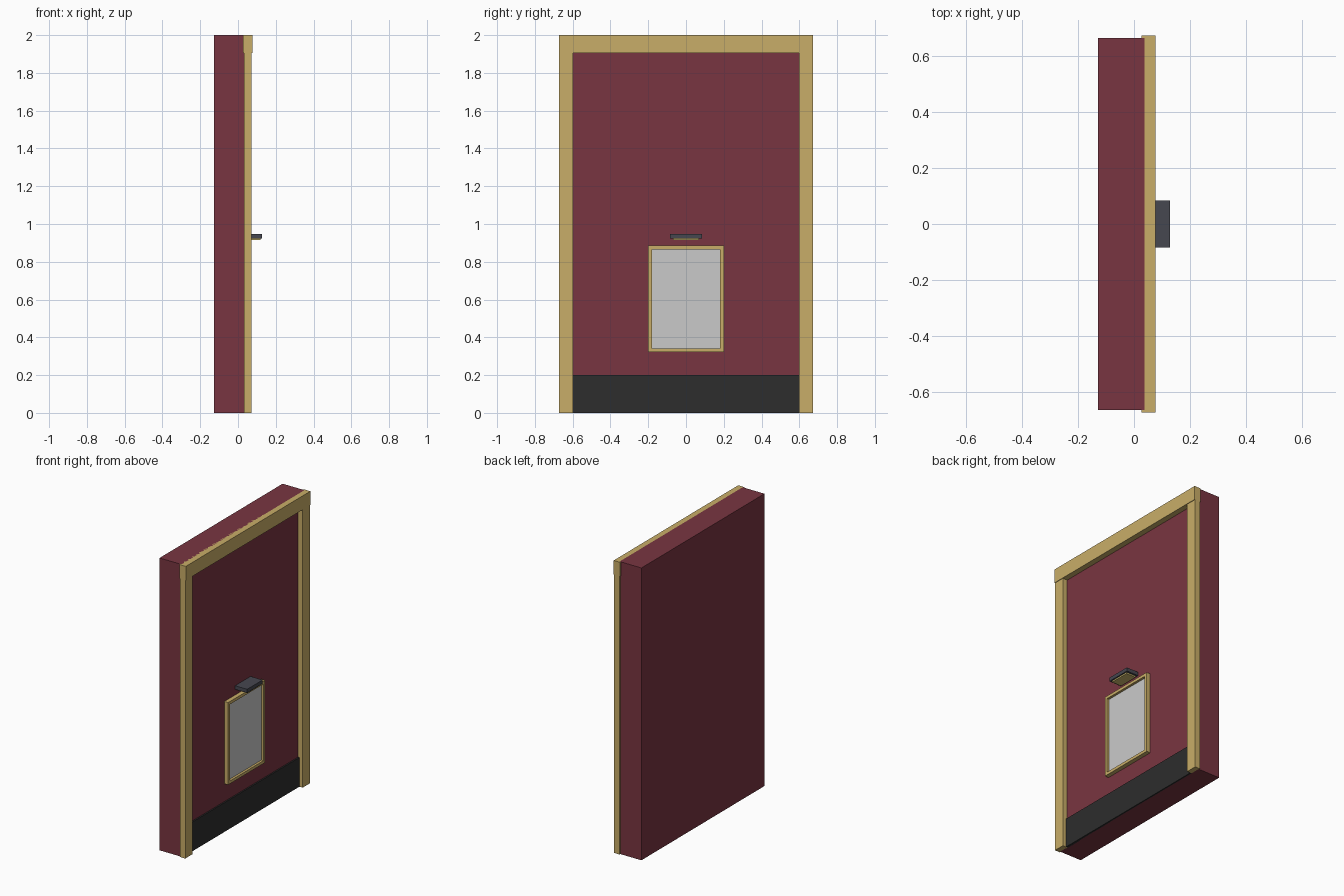
import bpy, bmesh

if "Cube" in bpy.data.objects:
    bpy.data.objects.remove(bpy.data.objects["Cube"])


def material(name, r, g, b):
    def lin(c):
        c /= 255
        return c / 12.92 if c <= 0.04045 else ((c + 0.055) / 1.055) ** 2.4
    m = bpy.data.materials.new(name)
    m.diffuse_color = (lin(r), lin(g), lin(b), 1)
    m.use_nodes = True
    m.node_tree.nodes["Principled BSDF"].inputs["Base Color"].default_value = m.diffuse_color
    return m


burgundy = material("burgundy wall", 121, 53, 65)
gold = material("gold trim", 201, 174, 104)
black = material("black baseboard", 45, 45, 45)
grey = material("light grey panel", 202, 202, 202)
slate = material("slate lamp", 70, 71, 80)
glow = material("warm lamp glow", 208, 188, 112)


def box(name, mat, x, y, z):
    """Box from (min, max) ranges on each axis."""
    bm = bmesh.new()
    bmesh.ops.create_cube(bm, size=1)
    for v in bm.verts:
        v.co = [r[0] if c < 0 else r[1] for c, r in zip(v.co, (x, y, z))]
    me = bpy.data.meshes.new(name)
    bm.to_mesh(me)
    bm.free()
    me.materials.append(mat)
    ob = bpy.data.objects.new(name, me)
    bpy.context.collection.objects.link(ob)
    return ob


# wall slab and baseboard
box("wall", burgundy, (-0.128, 0.037), (-0.665, 0.665), (0, 2))
box("baseboard", black, (0.03, 0.047), (-0.597, 0.597), (0, 0.2))

# door-style surround: two posts and a slightly prouder header
for side, y in (("left", (-0.673, -0.597)), ("right", (0.597, 0.673))):
    box(side + "_post", gold, (0.032, 0.072), y, (0, 1.905))
box("header", gold, (0.027, 0.076), (-0.673, 0.673), (1.905, 2))

# picture frame: front face inset and pushed back to the panel
frame = box("picture_frame", gold, (0.035, 0.066), (-0.2, 0.2), (0.322, 0.885))
frame.data.materials.append(grey)
bm = bmesh.new()
bm.from_mesh(frame.data)
bm.normal_update()
front = next(f for f in bm.faces if f.normal.x > 0.9)
bmesh.ops.inset_region(bm, faces=[front], thickness=0.028)
ext = bmesh.ops.extrude_discrete_faces(bm, faces=[front])["faces"][0]
bmesh.ops.translate(bm, verts=ext.verts[:], vec=(-0.016, 0, 0))
ext.material_index = 1
bm.to_mesh(frame.data)
bm.free()

# picture lamp with its light strip underneath
box("lamp_hood", slate, (0.03, 0.128), (-0.084, 0.084), (0.923, 0.948))
box("lamp_strip", glow, (0.045, 0.119), (-0.07, 0.07), (0.914, 0.925))
